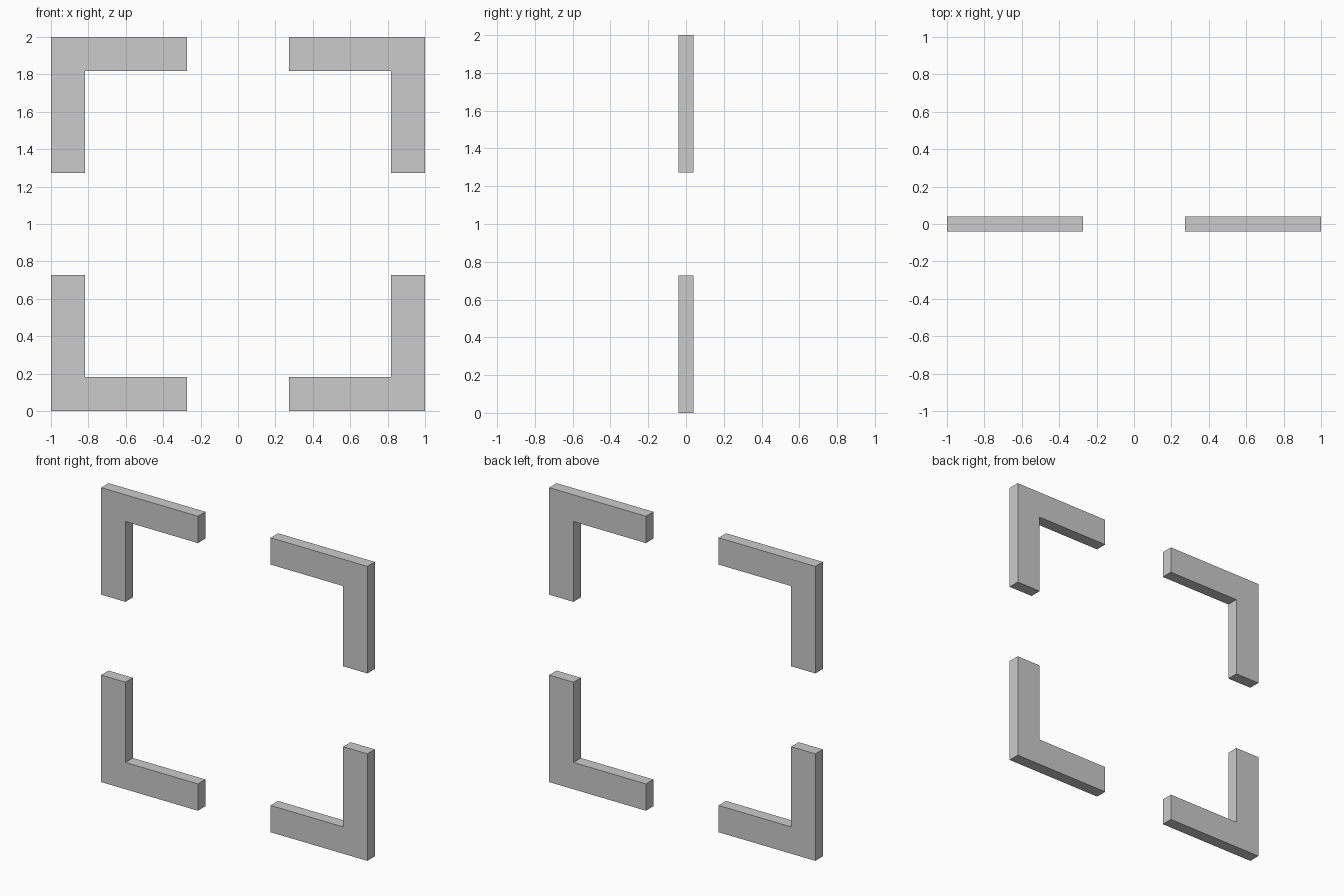
import bpy, bmesh

if "Cube" in bpy.data.objects:
    bpy.data.objects.remove(bpy.data.objects["Cube"])

OUTER, INNER, END, HALF_DEPTH = 1.0, 0.818, 0.273, 0.04

# L-shaped corner profile, measured from the frame centre
PROFILE = [(OUTER, OUTER), (END, OUTER), (END, INNER),
           (INNER, INNER), (INNER, END), (OUTER, END)]


def corner_bracket(name, sx, sz):
    bm = bmesh.new()
    verts = [bm.verts.new((sx * x, -HALF_DEPTH, 1 + sz * z)) for x, z in PROFILE]
    face = bm.faces.new(verts)
    ext = bmesh.ops.extrude_face_region(bm, geom=[face], use_keep_orig=True)
    moved = [g for g in ext["geom"] if isinstance(g, bmesh.types.BMVert)]
    bmesh.ops.translate(bm, verts=moved, vec=(0, 2 * HALF_DEPTH, 0))
    bmesh.ops.recalc_face_normals(bm, faces=bm.faces[:])
    mesh = bpy.data.meshes.new(name)
    bm.to_mesh(mesh)
    bm.free()
    bpy.context.collection.objects.link(bpy.data.objects.new(name, mesh))


# Four brackets, one at each corner of the square
for side, sx in (("left", -1), ("right", 1)):
    for level, sz in (("lower", -1), ("upper", 1)):
        corner_bracket(f"{level}_{side}_bracket", sx, sz)
